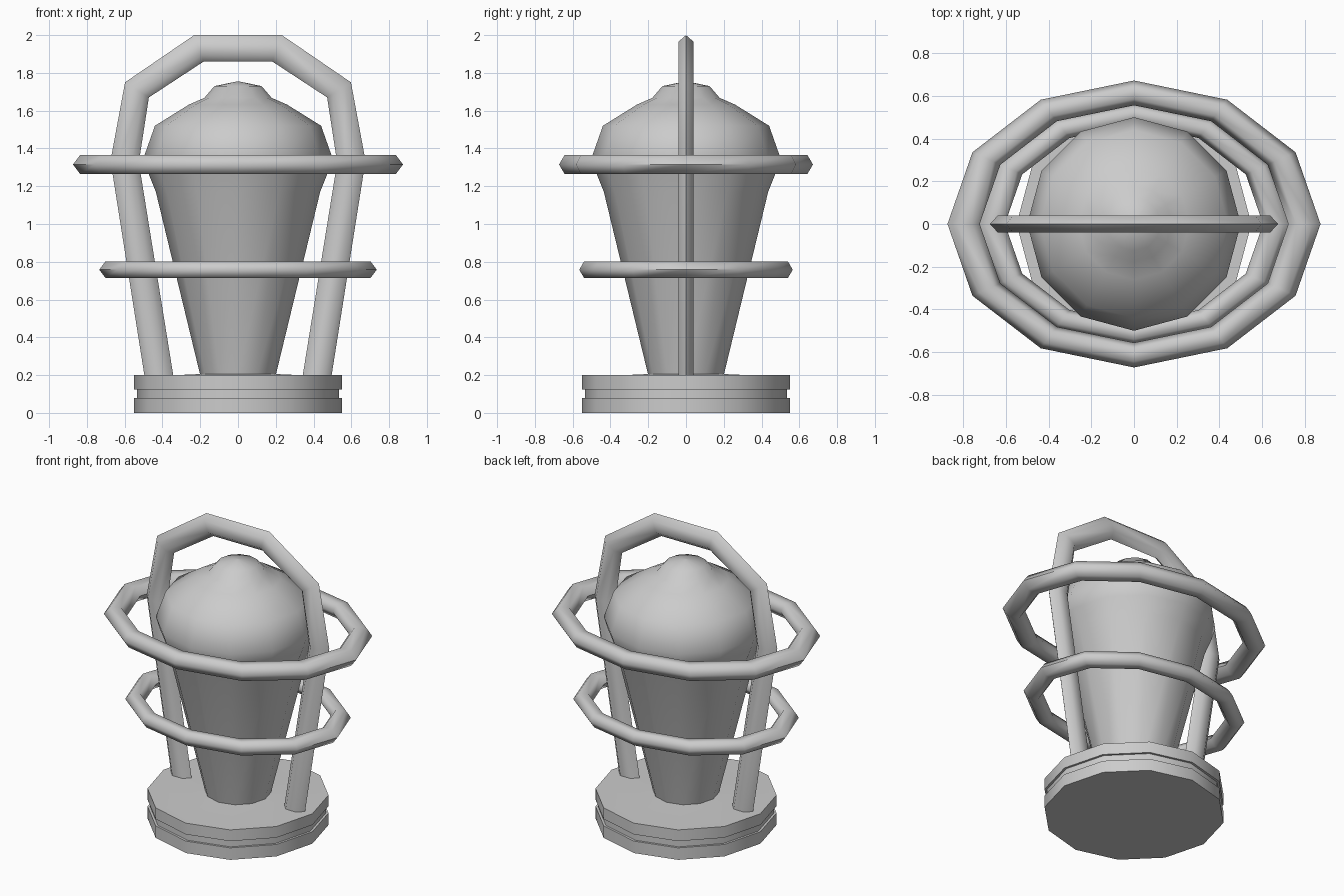
import bpy, bmesh
from math import cos, sin, pi, radians

if "Cube" in bpy.data.objects:
    bpy.data.objects.remove(bpy.data.objects["Cube"])

SIDES = 12


def make(name, bm, angle=65):
    bmesh.ops.recalc_face_normals(bm, faces=bm.faces)
    me = bpy.data.meshes.new(name)
    bm.to_mesh(me)
    bm.free()
    me.shade_smooth()
    me.set_sharp_from_angle(angle=radians(angle))
    ob = bpy.data.objects.new(name, me)
    bpy.context.collection.objects.link(ob)
    return ob


def bridge(bm, loops, closed):
    n = len(loops[0])
    count = len(loops) if closed else len(loops) - 1
    for i in range(count):
        a, b = loops[i], loops[(i + 1) % len(loops)]
        for j in range(n):
            k = (j + 1) % n
            bm.faces.new((a[j], a[k], b[k], b[j]))


def lathe(name, profile, angle=65):
    """Revolve (radius, height) points; ends are capped."""
    bm = bmesh.new()
    loops = [[bm.verts.new((r * cos(2 * pi * i / SIDES), r * sin(2 * pi * i / SIDES), z))
              for i in range(SIDES)] for r, z in profile]
    bridge(bm, loops, False)
    bm.faces.new(loops[0])
    bm.faces.new(loops[-1])
    return make(name, bm, angle)


def guard_ring(name, major, minor, z, stretch=1.3):
    """Hexagonal-section ring, stretched sideways into an oval."""
    bm = bmesh.new()
    loops = []
    for i in range(SIDES):
        a = 2 * pi * i / SIDES
        loop = []
        for j in range(6):
            b = pi * j / 3
            r = major + minor * cos(b)
            loop.append(bm.verts.new((r * cos(a) * stretch, r * sin(a), z + minor * sin(b))))
        loops.append(loop)
    bridge(bm, loops, True)
    return make(name, bm)


# Grooved base
lathe("base", [(0.55, 0), (0.55, 0.08), (0.535, 0.08), (0.535, 0.125),
               (0.55, 0.125), (0.55, 0.2), (0.27, 0.202), (0.18, 0.207)], 40)

# Tapered lamp body with domed cap and knob
lathe("lamp_body", [(0.2, 0.2), (0.435, 1.17), (0.475, 1.27), (0.5, 1.35),
                    (0.44, 1.52), (0.26, 1.632), (0.178, 1.668),
                    (0.125, 1.73), (0.005, 1.755)])

# Two oval guard rings
guard_ring("upper_guard_ring", 0.614, 0.058, 1.315)
guard_ring("lower_guard_ring", 0.515, 0.05, 0.758)

# Arched handle: outer and inner outline of the right half, mirrored
outer = [(0.495, 0.195), (0.675, 1.335), (0.598, 1.75), (0.232, 2.0)]
inner = [(0.342, 0.195), (0.525, 1.325), (0.472, 1.67), (0.182, 1.86)]
half = list(zip(outer, inner))
path = half + [((-o[0], o[1]), (-i[0], i[1])) for o, i in reversed(half)]
section = [(1, 0), (0.75, 1), (0.25, 1), (0, 0), (0.25, -1), (0.75, -1)]
bm = bmesh.new()
loops = [[bm.verts.new((i[0] + (o[0] - i[0]) * t, 0.04 * s, i[1] + (o[1] - i[1]) * t))
          for t, s in section] for o, i in path]
bridge(bm, loops, False)
bm.faces.new(loops[0])
bm.faces.new(loops[-1])
make("arched_handle", bm)
